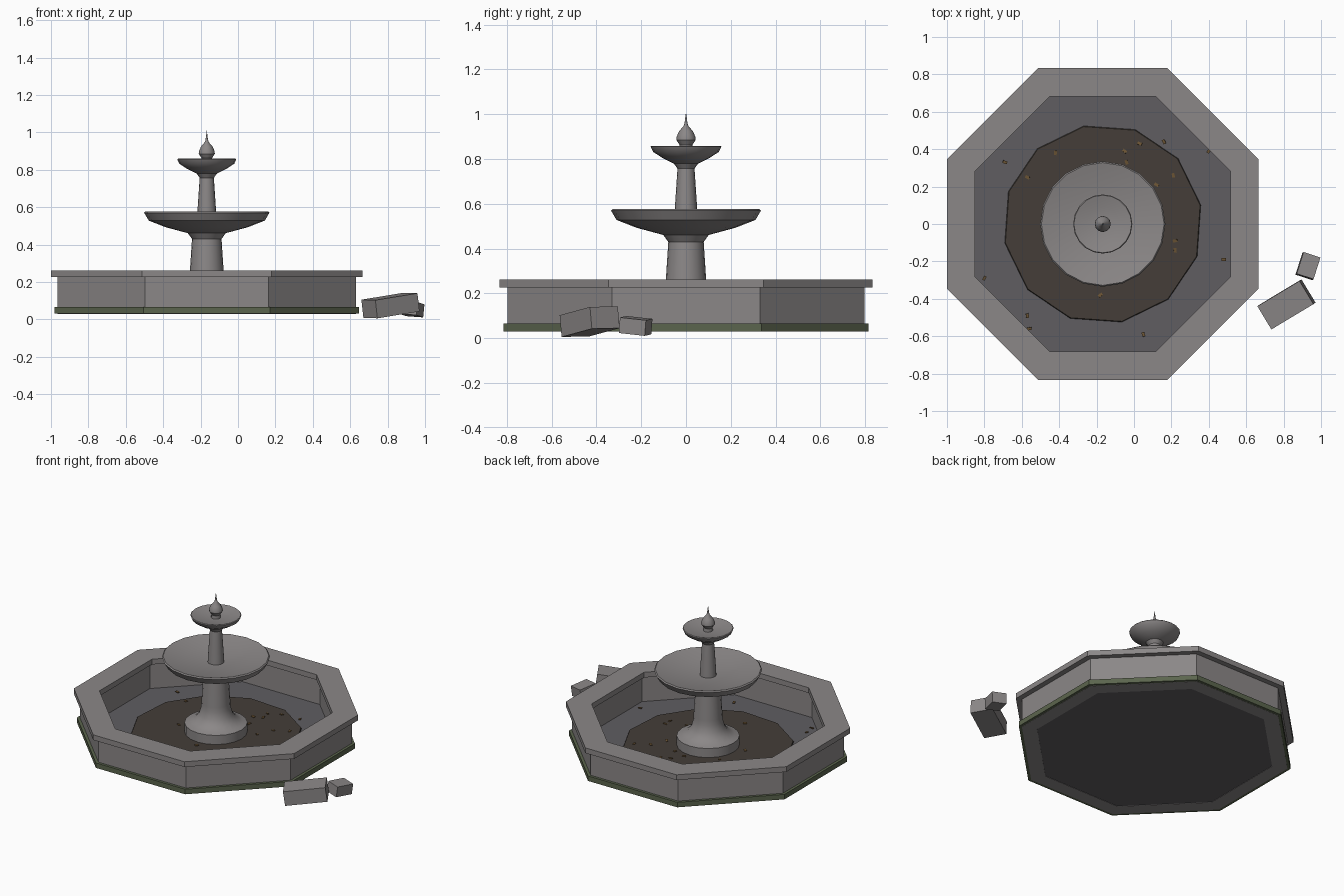
import bpy, bmesh, math, random
from mathutils import Euler

if "Cube" in bpy.data.objects:
    bpy.data.objects.remove(bpy.data.objects["Cube"])

CX = -0.167                      # fountain axis
random.seed(4)


def mat(name, r, g, b):
    m = bpy.data.materials.new(name)
    m.diffuse_color = (r, g, b, 1)
    m.use_nodes = True
    m.node_tree.nodes["Principled BSDF"].inputs["Base Color"].default_value = m.diffuse_color
    return m


STONE = mat("stone", 0.26, 0.245, 0.245)
FLOOR = mat("wet_floor", 0.115, 0.11, 0.12)
SILT = mat("silt", 0.058, 0.048, 0.04)
MOSS = mat("moss", 0.105, 0.13, 0.075)
LEAF = mat("dead_leaf", 0.15, 0.09, 0.035)


def finish(name, bm, material, loc=(0, 0, 0), rot=(0, 0, 0), smooth=None):
    bmesh.ops.recalc_face_normals(bm, faces=bm.faces)
    me = bpy.data.meshes.new(name)
    bm.to_mesh(me)
    bm.free()
    me.materials.append(material)
    ob = bpy.data.objects.new(name, me)
    bpy.context.collection.objects.link(ob)
    ob.location, ob.rotation_euler = loc, rot
    if smooth:
        bpy.ops.object.select_all(action='DESELECT')
        ob.select_set(True)
        bpy.context.view_layer.objects.active = ob
        bpy.ops.object.shade_smooth_by_angle(angle=math.radians(smooth))
    return ob


def lathe(name, profile, sides, material, phase=0.0, closed=False, smooth=None):
    """Spin a (radius, z) profile; r = 0 gives a pole, closed joins last to first."""
    bm = bmesh.new()
    rings = []
    for r, z in profile:
        n = 1 if r == 0 else sides
        rings.append([bm.verts.new((r * math.cos(phase + math.tau * i / sides),
                                    r * math.sin(phase + math.tau * i / sides), z))
                      for i in range(n)])
    pairs = list(zip(rings, rings[1:]))
    if closed:
        pairs.append((rings[-1], rings[0]))
    for a, b in pairs:
        for i in range(sides):
            j = (i + 1) % sides
            quad = [a[i % len(a)], a[j % len(a)], b[j % len(b)], b[i % len(b)]]
            bm.faces.new(list(dict.fromkeys(quad)))
    if not closed:
        for ring in (rings[0], rings[-1]):
            if len(ring) > 2:
                bm.faces.new(ring)
    return finish(name, bm, material, (CX, 0, 0), smooth=smooth)


def octagon_ring(name, outer, inner, z0, z1, material):
    k = 1 / math.cos(math.pi / 8)          # apothem to corner radius
    o, i = outer * k, inner * k
    return lathe(name, [(o, z0), (o, z1), (i, z1), (i, z0)], 8, material,
                 math.pi / 8, closed=True)


def block(name, size, loc, rot, material):
    bm = bmesh.new()
    bmesh.ops.create_cube(bm, size=1)
    bmesh.ops.scale(bm, vec=size, verts=bm.verts)
    return finish(name, bm, material, loc, [math.radians(a) for a in rot])


# basin
octagon_ring("basin_wall", 0.797, 0.705, 0.03, 0.228, STONE)
octagon_ring("basin_coping", 0.833, 0.683, 0.226, 0.262, STONE)
octagon_ring("moss_band", 0.815, 0.78, 0.031, 0.065, MOSS)
fr = 0.71 / math.cos(math.pi / 8)
lathe("basin_floor", [(fr, 0.032), (fr, 0.052)], 8, FLOOR, math.pi / 8)
lathe("silt_patch", [(0.535, 0.05), (0.53, 0.06)], 12, SILT, math.radians(11))

# pedestal and tiers
lathe("pedestal", [(0.195, 0.05), (0.195, 0.122), (0.165, 0.13), (0.13, 0.15),
                   (0.105, 0.185), (0.092, 0.23), (0.09, 0.262), (0.079, 0.43),
                   (0.105, 0.466)], 20, STONE, smooth=35)
lathe("lower_bowl", [(0, 0.462), (0.105, 0.462), (0.22, 0.493), (0.31, 0.528),
                     (0.335, 0.57), (0.328, 0.577), (0.305, 0.572), (0.2, 0.55),
                     (0.06, 0.537), (0, 0.537)], 20, STONE, smooth=35)
lathe("upper_column", [(0.052, 0.53), (0.05, 0.577), (0.038, 0.757),
                       (0.058, 0.785)], 16, STONE, smooth=35)
lathe("upper_bowl", [(0, 0.78), (0.055, 0.78), (0.105, 0.805), (0.147, 0.832),
                     (0.158, 0.855), (0.154, 0.859), (0.14, 0.856), (0.09, 0.845),
                     (0.03, 0.84), (0, 0.84)], 20, STONE, smooth=35)
lathe("finial", [(0.03, 0.838), (0.028, 0.862), (0.043, 0.885), (0.042, 0.9),
                 (0.03, 0.925), (0.009, 0.95), (0.006, 0.965), (0, 1.01)],
      12, STONE, smooth=35)

# fallen stones
block("fallen_block_large", (0.265, 0.145, 0.098), (0.815, -0.43, 0.074),
      (1, -8, 31), STONE)
block("fallen_block_small", (0.095, 0.122, 0.07), (0.93, -0.225, 0.055),
      (-6, 4, -18), STONE)

# leaf litter
spots = [(-.05, .39), (-.04, .33), (.03, .43), (.16, .44), (-.42, .38), (-.57, .25),
         (-.69, .33), (.12, .21), (.21, .26), (.4, .39), (.22, -.09), (.22, -.14),
         (.48, -.19), (-.18, -.38), (-.8, -.29), (-.57, -.49), (-.56, -.56),
         (.05, -.59)]
for _ in range(8):               # leaves sheltered by the lower bowl
    a, r = random.uniform(0, math.tau), random.uniform(0.22, 0.32)
    spots.append((CX + r * math.cos(a), r * math.sin(a)))
bm = bmesh.new()
for x, y in spots:
    made = bmesh.ops.create_cube(bm, size=1)["verts"]
    bmesh.ops.scale(bm, vec=(0.024, 0.015, 0.004), verts=made)
    turn = Euler((random.uniform(-.2, .2), random.uniform(-.2, .2),
                  random.uniform(0, 3.1))).to_matrix()
    bmesh.ops.rotate(bm, cent=(0, 0, 0), matrix=turn, verts=made)
    bmesh.ops.translate(bm, vec=(x, y, 0.064), verts=made)
finish("leaf_litter", bm, LEAF)
